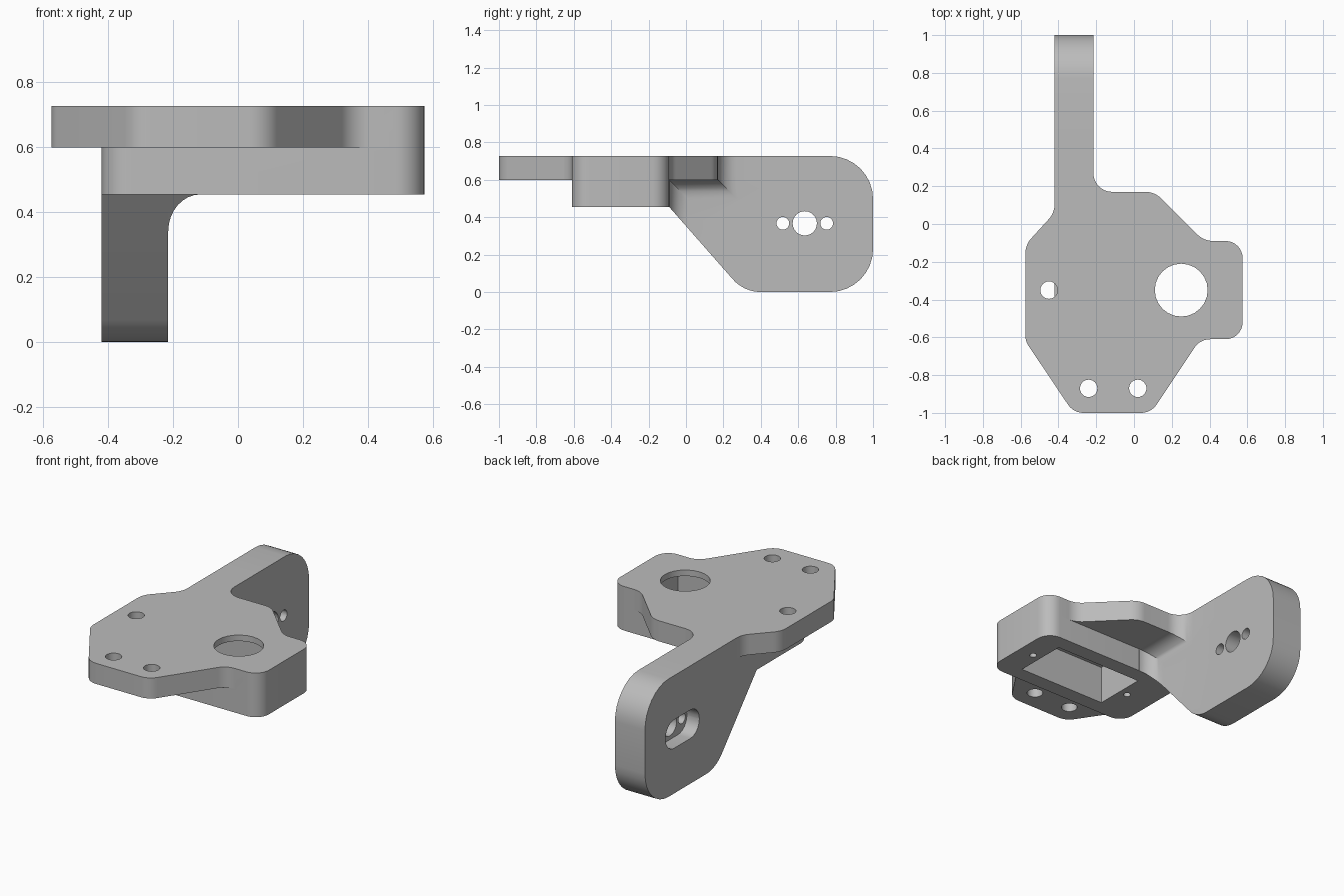
import bpy, bmesh
from math import cos, sin, tan, pi
from mathutils import Vector

cube = bpy.data.objects.get("Cube")
if cube:
    bpy.data.objects.remove(cube, do_unlink=True)

grey = bpy.data.materials.new("plain grey")
grey.use_nodes = True
COLOR = (0.5, 0.5, 0.5, 1)
grey.diffuse_color = COLOR
grey.node_tree.nodes["Principled BSDF"].inputs["Base Color"].default_value = COLOR

STEPS = 8
TOP, PLATE_LOW, BLOCK_LOW = 0.727, 0.6, 0.455
ARM_L, ARM_R = -0.42, -0.215        # arm side faces in x
SLOPE = BLOCK_LOW / 0.4             # slanted underside of the arm


def rounded(corners):
    """Polygon from (x, y, radius) corners with arcs at the corners."""
    out, n = [], len(corners)
    for i, (x, y, r) in enumerate(corners):
        p = Vector((x, y))
        if r == 0:
            out.append(p)
            continue
        a = (Vector(corners[i - 1][:2]) - p).normalized()
        b = (Vector(corners[(i + 1) % n][:2]) - p).normalized()
        half = a.angle(b) / 2
        centre = p + (a + b).normalized() * r / sin(half)
        start = p + a * r / tan(half) - centre
        end = p + b * r / tan(half) - centre
        sweep = pi - 2 * half
        for k in range(STEPS + 1):
            t = k / STEPS
            out.append(centre + (start * sin((1 - t) * sweep) + end * sin(t * sweep)) / sin(sweep))
    return out


def circle(x, y, r, sides=24):
    return [(x + r * cos(2 * pi * i / sides), y + r * sin(2 * pi * i / sides)) for i in range(sides)]


def rect(x0, x1, y0, y1):
    return [(x0, y0), (x1, y0), (x1, y1), (x0, y1)]


def loft(name, sections):
    """Closed solid through matching rings of points."""
    bm = bmesh.new()
    rings = [[bm.verts.new(p) for p in s] for s in sections]
    n = len(rings[0])
    bm.faces.new(rings[0])
    bm.faces.new(rings[-1])
    for a, b in zip(rings, rings[1:]):
        for i in range(n):
            j = (i + 1) % n
            bm.faces.new((a[i], a[j], b[j], b[i]))
    bmesh.ops.recalc_face_normals(bm, faces=bm.faces[:])
    mesh = bpy.data.meshes.new(name)
    bm.to_mesh(mesh)
    bm.free()
    mesh.materials.append(grey)
    ob = bpy.data.objects.new(name, mesh)
    bpy.context.collection.objects.link(ob)
    return ob


def prism_z(name, pts, z0, z1):
    return loft(name, [[(x, y, z) for x, y in pts] for z in (z0, z1)])


def prism_x(name, pts, x0, x1):
    return loft(name, [[(x, y, z) for y, z in pts] for x in (x0, x1)])


def combine(target, tool, operation):
    mod = target.modifiers.new("join", "BOOLEAN")
    mod.operation, mod.solver, mod.object = operation, "EXACT", tool
    bpy.context.view_layer.objects.active = target
    bpy.ops.object.modifier_apply(modifier=mod.name)
    bpy.data.objects.remove(tool, do_unlink=True)


# Top plate, running into the arm
bracket = prism_z("servo_bracket", rounded([
    (-0.32, -1, 0.1), (0.09, -1, 0.1), (0.35, -0.61, 0.1),
    (0.575, -0.61, 0.09), (0.575, -0.09, 0.09), (0.37, -0.09, 0.12),
    (0.11, 0.17, 0.12), (ARM_R, 0.17, 0), (ARM_R, 0.5, 0), (ARM_L, 0.5, 0),
    (ARM_L, 0.06, 0.12), (-0.575, -0.11, 0.12), (-0.575, -0.62, 0.1)]), PLATE_LOW, TOP)

# Thick block that holds the motor
block = prism_z("motor_block", rounded([
    (ARM_L, -0.61, 0.09), (0.575, -0.61, 0.09),
    (0.575, -0.09, 0.09), (ARM_L, -0.09, 0)]), BLOCK_LOW, 0.66)

# Hanging arm with rounded end and slanted underside
arm = prism_x("arm", rounded([
    (-0.14, TOP, 0), (-0.14, BLOCK_LOW, 0), (-0.09, BLOCK_LOW, 0), (0.31, 0, 0.2),
    (1, 0, 0.23), (1, TOP, 0.23)]), ARM_L, ARM_R)

# Concave blends from the arm into the plate and into the block
R = 0.1
profile = [(ARM_R - 0.04, R)]
for k in range(STEPS + 1):
    t = pi / 2 * k / STEPS
    profile.append((ARM_R + R * (1 - cos(t)), R * (1 - sin(t))))
plate_blend = loft("plate_blend", [
    [(x, -0.14, PLATE_LOW - f), (x, 0.17 + f, PLATE_LOW - f), (x, 0.17 + f, TOP), (x, -0.14, TOP)]
    for x, f in profile])
block_blend = loft("block_blend", [
    [(x, -0.14, BLOCK_LOW), (x, -0.09, BLOCK_LOW), (x, -0.09 + f, BLOCK_LOW - SLOPE * f),
     (x, -0.09 + f, 0.66), (x, -0.14, 0.66)]
    for x, f in profile[:-1] + [(ARM_R + R, 0.0005)]])

for part in (block, arm, plate_blend, block_blend):
    combine(bracket, part, "UNION")

# Motor pocket, shaft hole, mounting holes and blind screw holes
cutters = [prism_z("pocket", rect(-0.185, 0.415, -0.515, -0.185), 0.3, 0.69),
           prism_z("shaft_hole", circle(0.25, -0.35, 0.14), 0.6, 0.9)]
for x, y in ((-0.45, -0.35), (-0.24, -0.87), (0.02, -0.87)):
    cutters.append(prism_z("mount_hole", circle(x, y, 0.046), 0.5, 0.9))
for x in (-0.24, 0.47):
    cutters.append(prism_z("screw_hole", circle(x, -0.35, 0.021, 16), 0.3, 0.62))

# Horn slot and through holes in the arm
HY, HZ = 0.635, 0.367
cutters.append(prism_x("horn_slot", rounded([
    (HY + sy * 0.165, HZ + sz * 0.088, 0.087)
    for sy, sz in ((-1, -1), (1, -1), (1, 1), (-1, 1))]), -0.6, ARM_L + 0.085))
for dy, r in ((-0.117, 0.034), (0, 0.065), (0.117, 0.034)):
    cutters.append(prism_x("horn_hole", circle(HY + dy, HZ, r), -0.6, 0))

for cutter in cutters:
    combine(bracket, cutter, "DIFFERENCE")

bpy.ops.object.select_all(action="DESELECT")
bracket.select_set(True)
bpy.context.view_layer.objects.active = bracket
bpy.ops.object.shade_smooth_by_angle(angle=pi / 6)
